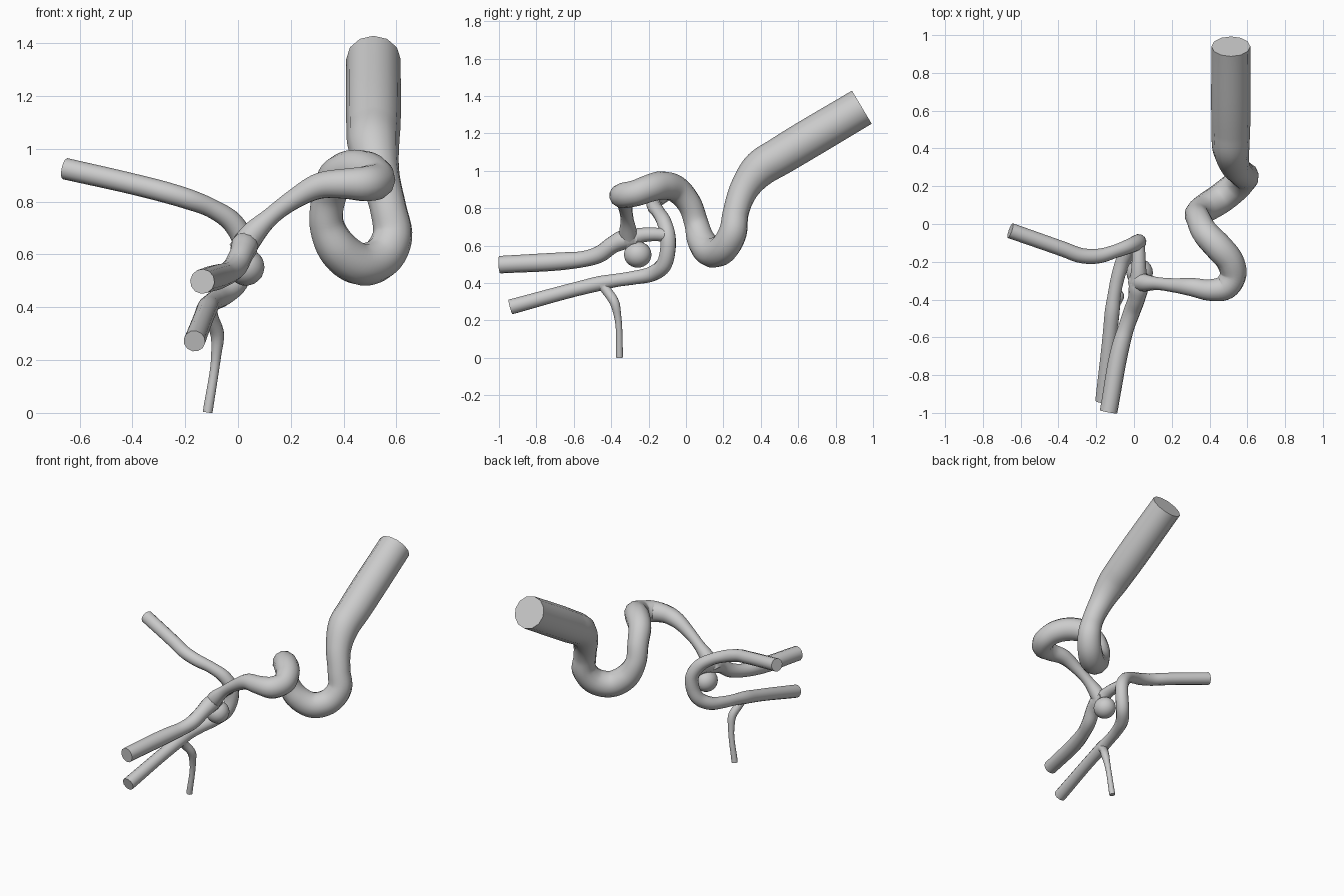
import bpy, bmesh
from mathutils import Vector

if "Cube" in bpy.data.objects:
    bpy.data.objects.remove(bpy.data.objects["Cube"])


def spline(points, step=0.016):
    """Smooth x, y, z, radius samples through the given points."""
    P = [Vector(p) for p in points]
    d = [(b.xyz - a.xyz).length for a, b in zip(P, P[1:])]
    v = [(b - a) / l for a, b, l in zip(P, P[1:], d)]
    m = [v[0]] + [(v[i - 1] * d[i] + v[i] * d[i - 1]) / (d[i] + d[i - 1])
                  for i in range(1, len(v))] + [v[-1]]
    out = []
    for i, l in enumerate(d):
        n = max(2, min(10, round(l / step)))
        for k in range(n):
            t = k / n
            out.append(P[i] * (2*t**3 - 3*t*t + 1) + P[i+1] * (3*t*t - 2*t**3)
                       + m[i] * l * (t**3 - 2*t*t + t) + m[i+1] * l * (t**3 - t*t))
    return out + [P[-1]]


def tube(name, points):
    """Round tube of varying radius with flat end caps."""
    pts = spline(points)
    cu = bpy.data.curves.new(name, 'CURVE')
    cu.dimensions = '3D'
    cu.bevel_depth = 1.0
    cu.bevel_resolution = 4
    cu.use_fill_caps = True
    s = cu.splines.new('POLY')
    s.points.add(len(pts) - 1)
    for sp, p in zip(s.points, pts):
        sp.co = (p[0], p[1], p[2], 1)
        sp.radius = p[3]
    tmp = bpy.data.objects.new(name + "_path", cu)
    bpy.context.collection.objects.link(tmp)
    bpy.context.view_layer.update()
    me = bpy.data.meshes.new_from_object(
        tmp.evaluated_get(bpy.context.evaluated_depsgraph_get()))
    bpy.data.objects.remove(tmp)
    bm = bmesh.new()
    bm.from_mesh(me)
    bmesh.ops.remove_doubles(bm, verts=bm.verts, dist=1e-5)
    bmesh.ops.recalc_face_normals(bm, faces=bm.faces)
    bm.to_mesh(me)
    bm.free()
    ob = bpy.data.objects.new(name, me)
    bpy.context.collection.objects.link(ob)
    return ob


# Wide inlet, winding bends and narrowing run to the junction
trunk = tube("main_vessel", [
    (.513, .94, 1.34, .103), (.513, .50, 1.077, .102), (.513, .40, 1.015, .098),
    (.535, .31, .90, .078), (.57, .265, .77, .07), (.585, .25, .67, .076),
    (.545, .205, .59, .08), (.465, .14, .563, .081), (.38, .085, .62, .077),
    (.335, .055, .72, .066), (.345, .02, .82, .066), (.38, -.05, .90, .072),
    (.45, -.125, .922, .076), (.51, -.20, .905, .073), (.525, -.27, .88, .07),
    (.485, -.335, .868, .068), (.41, -.35, .868, .059), (.31, -.335, .86, .05),
    (.21, -.325, .808, .038), (.12, -.315, .74, .035), (.05, -.31, .67, .048),
    (.01, -.305, .61, .05)])

# Upper forward branch
upper = tube("upper_front_branch", [
    (.03, -.26, .635, .04), (.025, -.33, .632, .052), (.015, -.39, .605, .046),
    (-.01, -.46, .555, .045), (-.045, -.56, .526, .043), (-.063, -.62, .520, .046),
    (-.135, -.995, .498, .047)])

# Left branch looping round behind into the lower forward branch
loop = tube("left_and_lower_branch", [
    (-.655, -.035, .925, .041), (-.37, -.135, .86, .04), (-.28, -.167, .837, .04),
    (-.19, -.17, .81, .039), (-.10, -.145, .775, .036), (-.02, -.115, .72, .04),
    (.02, -.097, .65, .042), (.02, -.098, .57, .042), (-.005, -.12, .495, .043),
    (-.05, -.18, .45, .041), (-.085, -.28, .428, .037), (-.105, -.38, .413, .036),
    (-.115, -.46, .398, .04), (-.125, -.56, .374, .039),
    (-.165, -.938, .272, .041)])

# Short bridge between the junction and the loop
bridge = tube("bridge", [
    (.025, -.31, .635, .05), (.025, -.24, .655, .04), (.025, -.17, .66, .036),
    (.02, -.10, .655, .036)])

# Thin downward twig
twig = tube("thin_twig", [
    (-.112, -.46, .405, .028), (-.10, -.425, .36, .027), (-.078, -.382, .295, .026),
    (-.082, -.366, .225, .02), (-.115, -.355, .002, .019)])

# Bulge hanging under the junction
bpy.ops.mesh.primitive_ico_sphere_add(subdivisions=3, radius=.074,
                                      location=(.03, -.258, .552))
bulge = bpy.context.object
bulge.name = "bulge"
bulge.scale = (.95, 1, .95)

# Fuse everything into one vessel wall
for part in (upper, bridge, loop, bulge, twig):
    mod = trunk.modifiers.new("join_" + part.name, 'BOOLEAN')
    mod.operation = 'UNION'
    mod.solver = 'EXACT'
    mod.object = part
bpy.context.view_layer.update()
me = bpy.data.meshes.new_from_object(
    trunk.evaluated_get(bpy.context.evaluated_depsgraph_get()))
trunk.modifiers.clear()
trunk.data = me
trunk.name = "vessel_tree"
for part in (upper, bridge, loop, bulge, twig):
    bpy.data.objects.remove(part)

bpy.ops.object.select_all(action='DESELECT')
trunk.select_set(True)
bpy.context.view_layer.objects.active = trunk
bpy.ops.object.shade_smooth_by_angle(angle=0.7)
